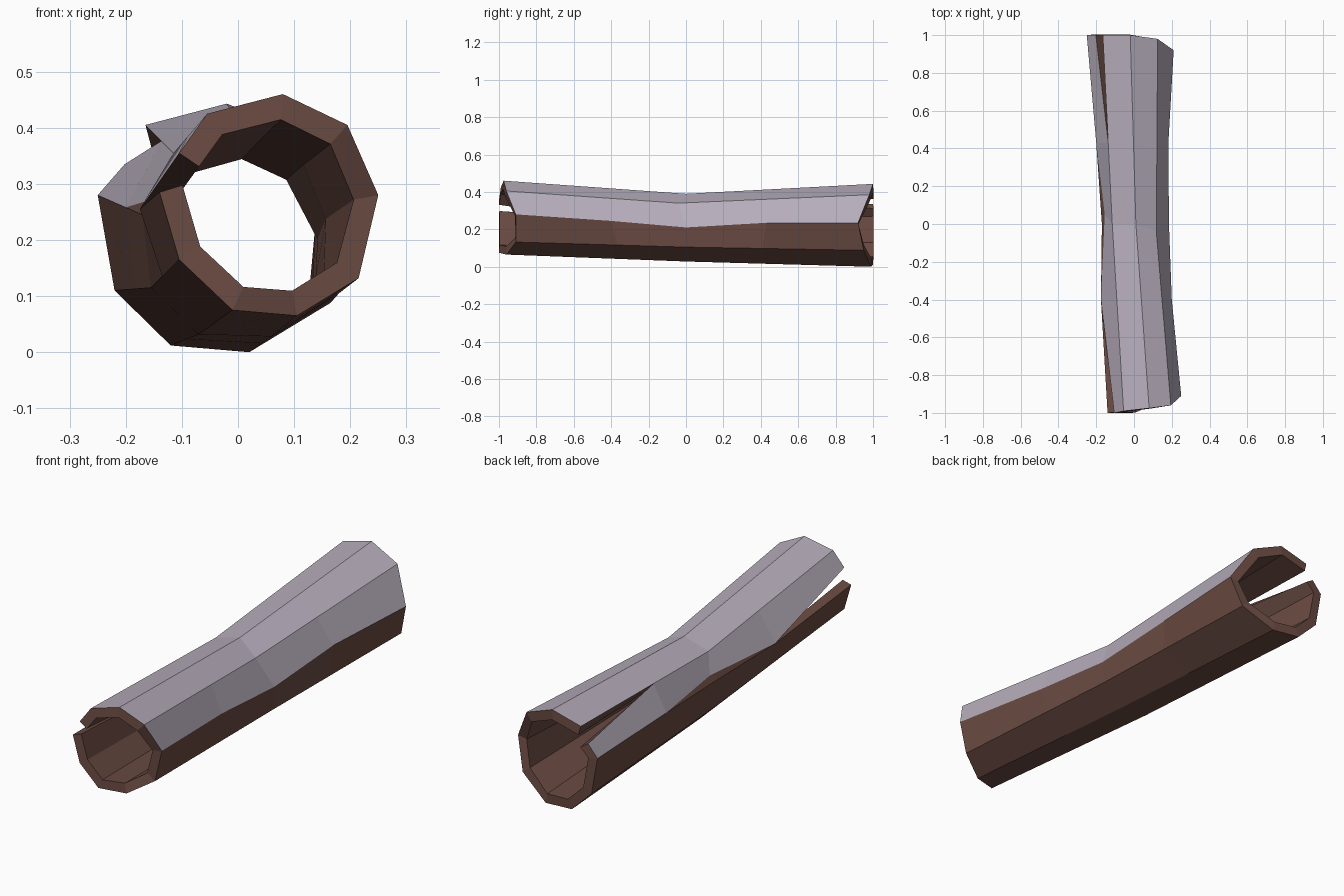
import bpy
import bmesh
from mathutils import Vector

if "Cube" in bpy.data.objects:
    bpy.data.objects.remove(bpy.data.objects["Cube"])


def material(name, rgb):
    m = bpy.data.materials.new(name)
    m.diffuse_color = (*rgb, 1)
    m.use_nodes = True
    m.node_tree.nodes["Principled BSDF"].inputs["Base Color"].default_value = m.diffuse_color
    return m


top_grey = material("pale lilac grey", (0.47, 0.42, 0.50))
bark = material("brown bark", (0.145, 0.070, 0.055))

# Nine-sided cross-sections, clockwise from the upper left (x, y, z)
front = [Vector(p) for p in (
    (-.055, -.99, .425), (.08, -.975, .46), (.195, -.96, .405),
    (.25, -.91, .28), (.215, -.91, .132), (.105, -.96, .065),
    (-.01, -1, .075), (-.105, -1, .165), (-.14, -1, .285))]
middle = [Vector(p) for p in (
    (-.115, 0, .355), (.01, 0, .39), (.118, -.04, .34),
    (.185, 0, .21), (.18, 0, .105), (.06, 0, .028),
    (-.07, 0, .032), (-.155, 0, .115), (-.17, 0, .245))]
back = [Vector(p) for p in (
    (-.165, 1, .405), (-.02, 1, .443), (.125, .98, .385),
    (.21, .92, .235), (.165, .95, .088), (.02, .99, 0),
    (-.12, 1, .012), (-.22, 1, .11), (-.25, 1, .28))]

# Extra rings where the two side cracks end
front_tip = [a.lerp(b, .6) for a, b in zip(front, middle)]
back_tip = [a.lerp(b, .43) for a, b in zip(middle, back)]
front_tip[8] = Vector((-.175, -.4, .255))
front_tip[3] = Vector((.20, -.4, .245))
back_tip[8] = Vector((-.20, .43, .258))
back_tip[3] = Vector((.182, .43, .235))

bm = bmesh.new()
rings = [[bm.verts.new(p) for p in ring]
         for ring in (front, front_tip, middle, back_tip, back)]


def face(*verts, mat=0):
    bm.faces.new(verts).material_index = mat


# Closed strips: the top ones are grey, the others bark
for a, b in zip(rings, rings[1:]):
    for i in range(8):
        face(a[i], a[i + 1], b[i + 1], b[i], mat=0 if i < 3 else 1)

# Split strip on the upper left, with a crack open to each end
f, ft, m, bt, b = rings
front_lip = bm.verts.new((-.105, -1, .355))
back_lip = bm.verts.new((-.202, 1, .335))
chip = bm.verts.new((-.155, .05, .272))
face(front_lip, f[0], ft[0], ft[8])
face(ft[8], ft[0], m[0], chip)
face(chip, m[0], bt[0], bt[8])
face(bt[8], bt[0], back_lip, b[8])
# Exposed bark below the split strip
face(ft[8], chip, m[8], mat=1)
face(m[8], chip, bt[8], mat=1)

mesh = bpy.data.meshes.new("hollow_log")
bm.to_mesh(mesh)
bm.free()
mesh.materials.append(top_grey)
mesh.materials.append(bark)
log = bpy.data.objects.new("hollow_log", mesh)
bpy.context.collection.objects.link(log)

# Wall thickness, with bark on the inside and the rims
wall = log.modifiers.new("wall", 'SOLIDIFY')
wall.thickness = .043
wall.offset = -1
wall.use_even_offset = True
wall.material_offset = 1
wall.material_offset_rim = 1
